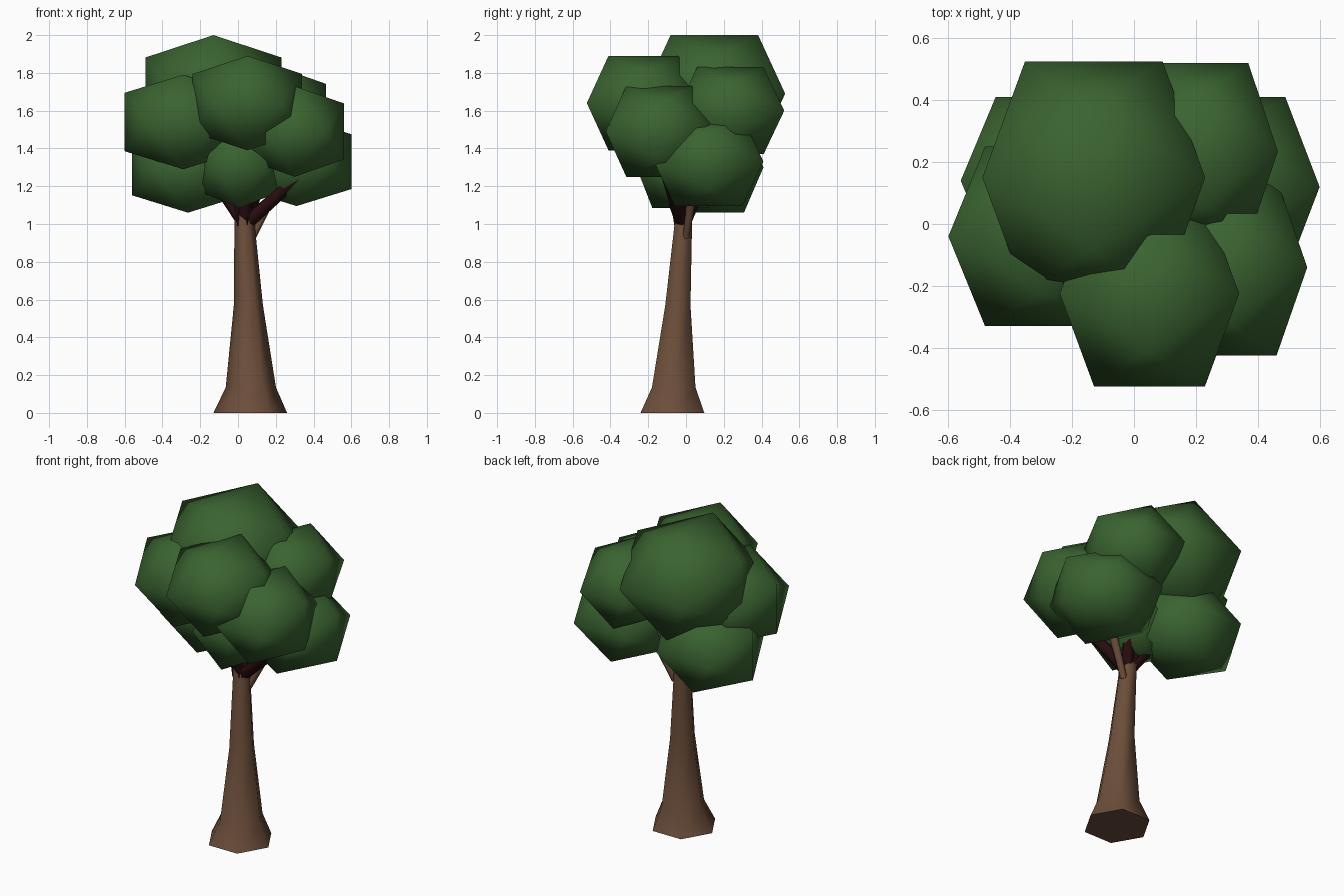
import bpy, bmesh, math
from mathutils import Vector

cube = bpy.data.objects.get("Cube")
if cube:
    bpy.data.objects.remove(cube, do_unlink=True)


def material(name, rgb):
    mat = bpy.data.materials.new(name)
    mat.use_nodes = True
    mat.diffuse_color = (*rgb, 1)
    mat.node_tree.nodes["Principled BSDF"].inputs["Base Color"].default_value = (*rgb, 1)
    return mat


LEAF = material("leaf green", (0.042, 0.125, 0.03))
BARK = material("bark brown", (0.147, 0.075, 0.042))
DARK = material("dark wood", (0.022, 0.004, 0.005))


def finish(name, bm, mat, angle):
    bmesh.ops.recalc_face_normals(bm, faces=bm.faces)
    mesh = bpy.data.meshes.new(name)
    bm.to_mesh(mesh)
    bm.free()
    mesh.materials.append(mat)
    obj = bpy.data.objects.new(name, mesh)
    bpy.context.collection.objects.link(obj)
    bpy.ops.object.select_all(action="DESELECT")
    obj.select_set(True)
    bpy.context.view_layer.objects.active = obj
    bpy.ops.object.shade_smooth_by_angle(angle=math.radians(angle))
    return obj


def leaf_clump(name, centre, half):
    """Twenty-sided clump, aligned to the axes and stretched to its half sizes."""
    k = (math.sqrt(5) - 1) / 2
    bm = bmesh.new()
    for axis in range(3):
        for a in (-1, 1):
            for b in (-k, k):
                p = Vector((0, 0, 0))
                p[axis], p[(axis + 2) % 3] = a, b
                bm.verts.new([c + h * v for c, h, v in zip(centre, half, p)])
    bmesh.ops.convex_hull(bm, input=bm.verts)
    return finish(name, bm, LEAF, 80)


def loft(name, rings, sides, mat):
    """Tube through rings of (centre, radius), each square to the path ends."""
    bm = bmesh.new()
    axis = Vector(rings[-1][0]) - Vector(rings[0][0])
    turn = Vector((0, 0, 1)).rotation_difference(axis) if len(rings) == 2 else None
    loops = []
    for centre, radius in rings:
        loop = []
        for i in range(sides):
            t = math.tau * i / sides
            p = Vector((radius * math.cos(t), radius * math.sin(t), 0))
            if turn:
                p.rotate(turn)
            loop.append(bm.verts.new(Vector(centre) + p))
        loops.append(loop)
    for low, high in zip(loops, loops[1:]):
        for i in range(sides):
            j = (i + 1) % sides
            bm.faces.new((low[i], low[j], high[j], high[i]))
    bm.faces.new(loops[0])
    bm.faces.new(loops[-1])
    return finish(name, bm, mat, 75)


# Crown: overlapping leaf clumps (centre, half sizes)
clumps = {
    "top_leaves": ((-0.13, 0.15, 1.69), (0.36, 0.375, 0.31)),
    "front_leaves": ((0.05, -0.225, 1.64), (0.29, 0.3, 0.25)),
    "right_leaves": ((-0.29, -0.04, 1.54), (0.31, 0.29, 0.25)),
    "left_leaves": ((0.30, -0.14, 1.49), (0.26, 0.285, 0.24)),
    "back_left_leaves": ((0.215, 0.235, 1.6), (0.25, 0.285, 0.23)),
    "low_left_leaves": ((0.31, 0.12, 1.33), (0.29, 0.29, 0.235)),
    "low_right_leaves": ((-0.265, 0.14, 1.30), (0.295, 0.27, 0.24)),
    "low_front_leaves": ((0.01, -0.03, 1.32), (0.22, 0.24, 0.235)),
}
for name, (centre, half) in clumps.items():
    leaf_clump(name, centre, half)

# Trunk: six-sided, flared at the root
loft("trunk", [((0.065, -0.072, 0), 0.195), ((0.068, -0.065, 0.135), 0.133),
               ((0.055, -0.043, 0.57), 0.077), ((0.035, -0.015, 0.99), 0.054),
               ((0.03, -0.01, 1.09), 0.05)], 6, BARK)

# Branches: one bark limb, the rest dark wood
loft("bark_branch", [((0.075, 0.0, 0.93), 0.02), ((0.24, 0.05, 1.28), 0.03)], 6, BARK)
for i, tip in enumerate([(0.4, -0.12, 1.32), (-0.24, 0.12, 1.4), (0.05, -0.2, 1.5),
                         (0.2, 0.2, 1.5), (-0.1, 0.15, 1.55)]):
    loft(f"dark_branch_{i + 1}", [((0.035, -0.015, 1.0), 0.04), (tip, 0.03)], 5, DARK)
# Dark splinters where the limbs leave the trunk
for i, (x, y) in enumerate([(0.0, -0.05), (0.05, -0.058), (0.08, -0.02)]):
    loft(f"dark_splinter_{i + 1}", [((x, y, 0.99), 0.004), ((x, y, 1.16), 0.028)], 4, DARK)
